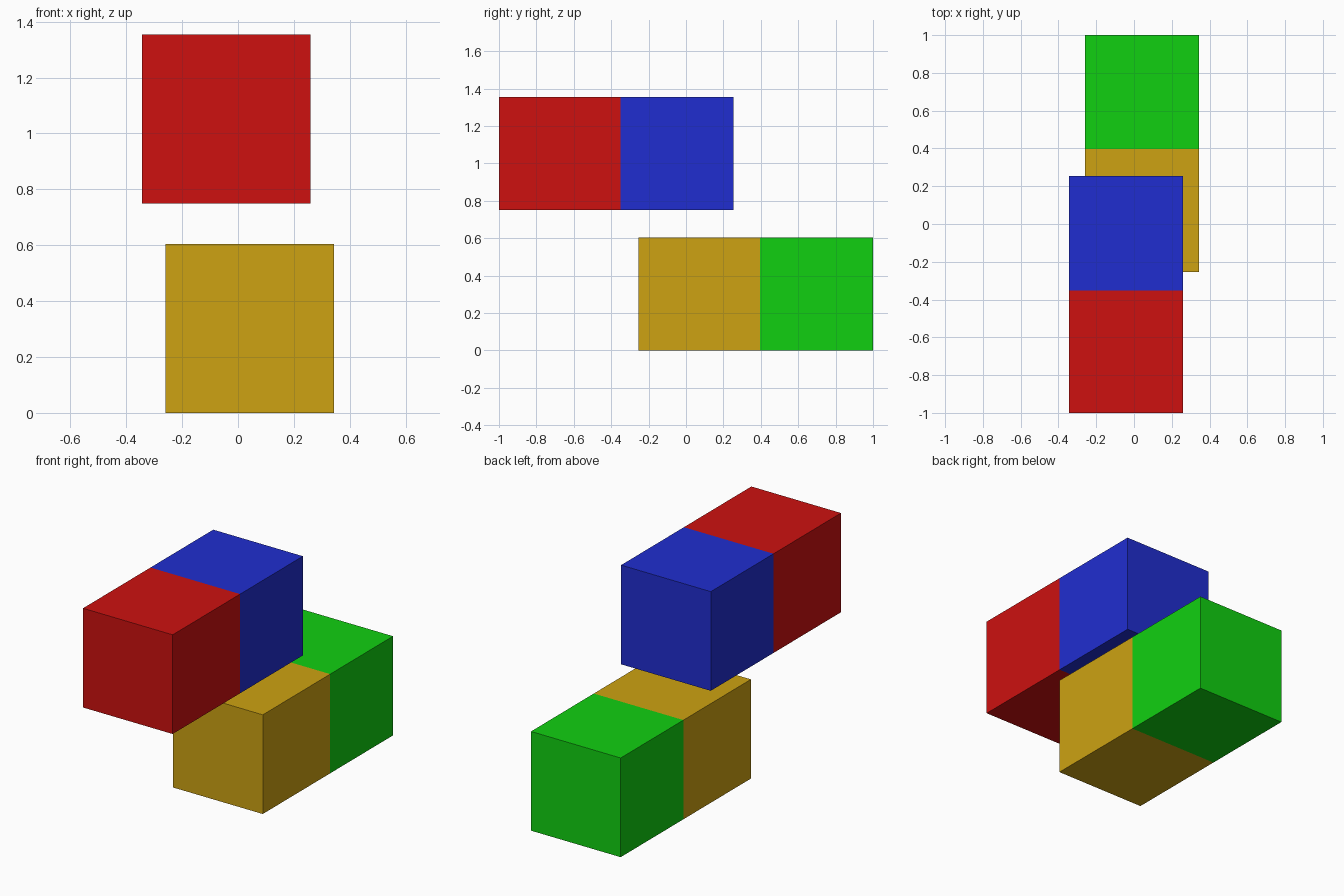
import bpy, bmesh
from mathutils import Matrix, Vector

if "Cube" in bpy.data.objects:
    bpy.data.objects.remove(bpy.data.objects["Cube"])


def material(name, rgb):
    m = bpy.data.materials.new(name)
    m.diffuse_color = (*rgb, 1)
    m.use_nodes = True
    m.node_tree.nodes["Principled BSDF"].inputs["Base Color"].default_value = m.diffuse_color
    return m


def two_tone_block(name, lo, hi, split_y, front_mat, back_mat):
    """Closed box cut at split_y, with one colour on each side of the cut."""
    lo, hi = Vector(lo), Vector(hi)
    bm = bmesh.new()
    bmesh.ops.create_cube(bm, size=1, matrix=Matrix.Translation((lo + hi) / 2)
                          @ Matrix.Diagonal((*(hi - lo), 1)))
    bmesh.ops.bisect_plane(bm, geom=bm.verts[:] + bm.edges[:] + bm.faces[:],
                           plane_co=(0, split_y, 0), plane_no=(0, 1, 0))
    for f in bm.faces:
        f.material_index = int(f.calc_center_median().y > split_y)
    me = bpy.data.meshes.new(name)
    bm.to_mesh(me)
    bm.free()
    me.materials.append(front_mat)
    me.materials.append(back_mat)
    bpy.context.collection.objects.link(bpy.data.objects.new(name, me))


red = material("red", (0.612, 0.0055, 0.005))
blue = material("blue", (0.0144, 0.027, 0.631))
gold = material("gold", (0.612, 0.361, 0.006))
green = material("green", (0.0055, 0.631, 0.0055))

# Lower block: gold front, green back
two_tone_block("lower_block", (-0.26, -0.253, 0), (0.344, 1, 0.604),
               0.396, gold, green)
# Upper block, floating above: red front, blue back
two_tone_block("upper_block", (-0.344, -1, 0.75), (0.26, 0.253, 1.354),
               -0.351, red, blue)
